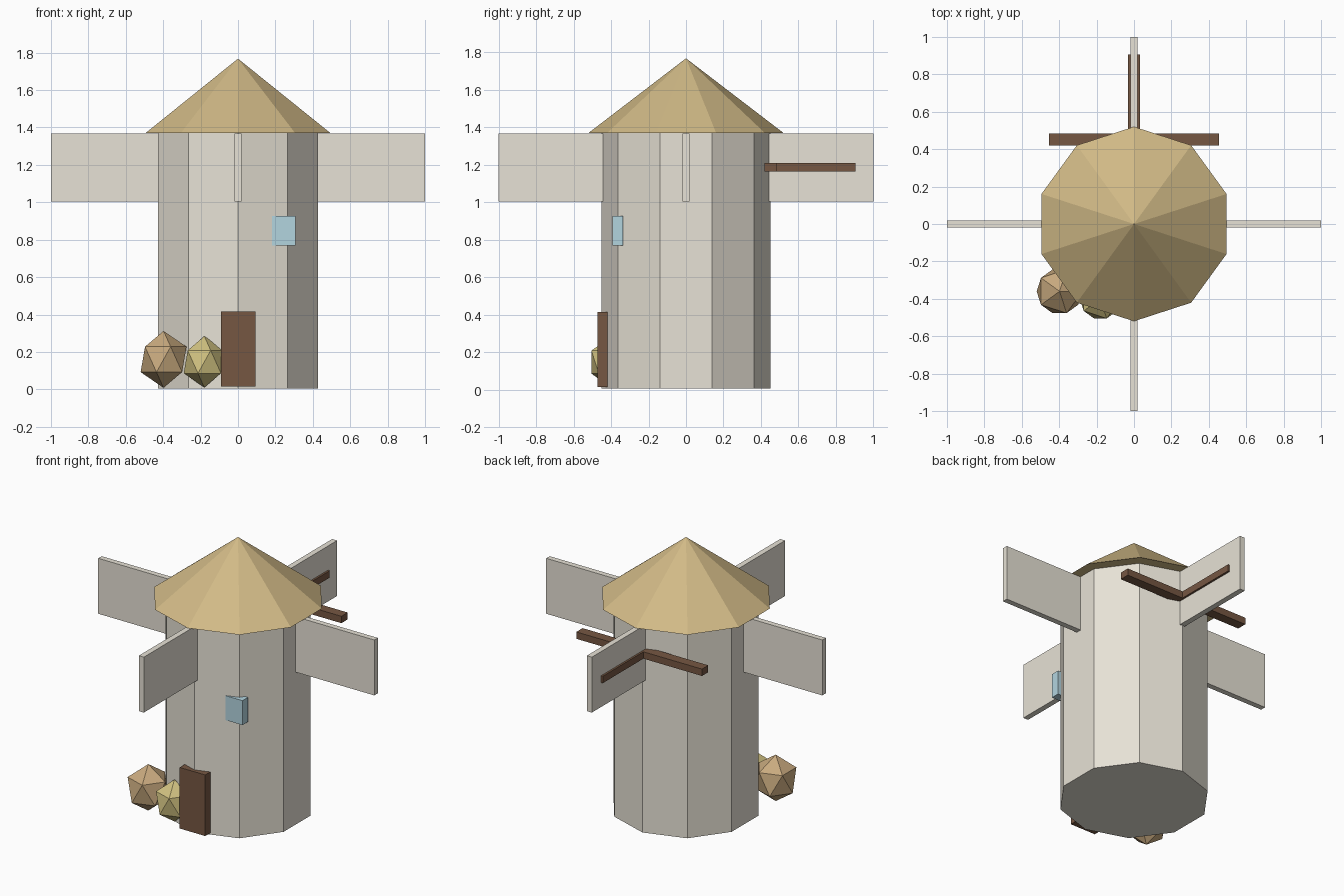
import bpy

if "Cube" in bpy.data.objects:
    bpy.data.objects.remove(bpy.data.objects["Cube"])


def colour(name, rgb):
    m = bpy.data.materials.new(name)
    m.diffuse_color = (*rgb, 1)
    m.use_nodes = True
    m.node_tree.nodes["Principled BSDF"].inputs["Base Color"].default_value = m.diffuse_color
    return m


plaster = colour("plaster", (0.80, 0.76, 0.67))
thatch = colour("thatch", (0.64, 0.49, 0.24))
wood = colour("wood", (0.18, 0.095, 0.055))
glass = colour("glass", (0.45, 0.66, 0.74))
hay_tan = colour("hay_tan", (0.58, 0.40, 0.21))
hay_yellow = colour("hay_yellow", (0.64, 0.54, 0.22))


def finish(name, mat):
    ob = bpy.context.object
    ob.name = name
    ob.data.materials.append(mat)
    return ob


def box(name, lo, hi, mat):
    centre = [(a + b) / 2 for a, b in zip(lo, hi)]
    bpy.ops.mesh.primitive_cube_add(size=1, location=centre)
    ob = finish(name, mat)
    ob.scale = [b - a for a, b in zip(lo, hi)]
    return ob


def frustum(name, r1, r2, z0, z1, mat):
    bpy.ops.mesh.primitive_cone_add(vertices=10, radius1=r1, radius2=r2,
                                    depth=z1 - z0, location=(0, 0, (z0 + z1) / 2))
    return finish(name, mat)


def bundle(name, loc, r, rz, mat):
    bpy.ops.mesh.primitive_ico_sphere_add(subdivisions=1, radius=1, location=loc)
    ob = finish(name, mat)
    ob.scale = (r, r, rz)


# Ten-sided tower and conical roof
frustum("tower", 0.45, 0.45, 0.005, 1.37, plaster)
frustum("roof", 0.52, 0, 1.37, 1.768, thatch)

# Four upright sail boards in a cross, starting inside the tower
T = 0.018
box("sail_right", (0.3, -T, 1.005), (1, T, 1.368), plaster)
box("sail_left", (-1, -T, 1.005), (-0.3, T, 1.368), plaster)
box("sail_back", (-T, 0.3, 1.005), (T, 1, 1.368), plaster)
box("sail_front", (-T, -1, 1.005), (T, -0.3, 1.368), plaster)

# Wooden beams at the back
box("cross_beam", (-0.455, 0.42, 1.165), (0.455, 0.485, 1.21), wood)
box("axle_beam", (-0.031, 0.42, 1.165), (0.031, 0.905, 1.21), wood)

# Door and window
box("door", (-0.092, -0.472, 0.015), (0.093, -0.417, 0.415), wood)
box("window", (0.183, -0.392, 0.768), (0.307, -0.335, 0.928), glass)

# Hay bundles beside the door
bundle("large_hay_bundle", (-0.398, -0.36, 0.16), 0.137, 0.152, hay_tan)
bundle("small_hay_bundle", (-0.18, -0.40, 0.147), 0.123, 0.137, hay_yellow)
